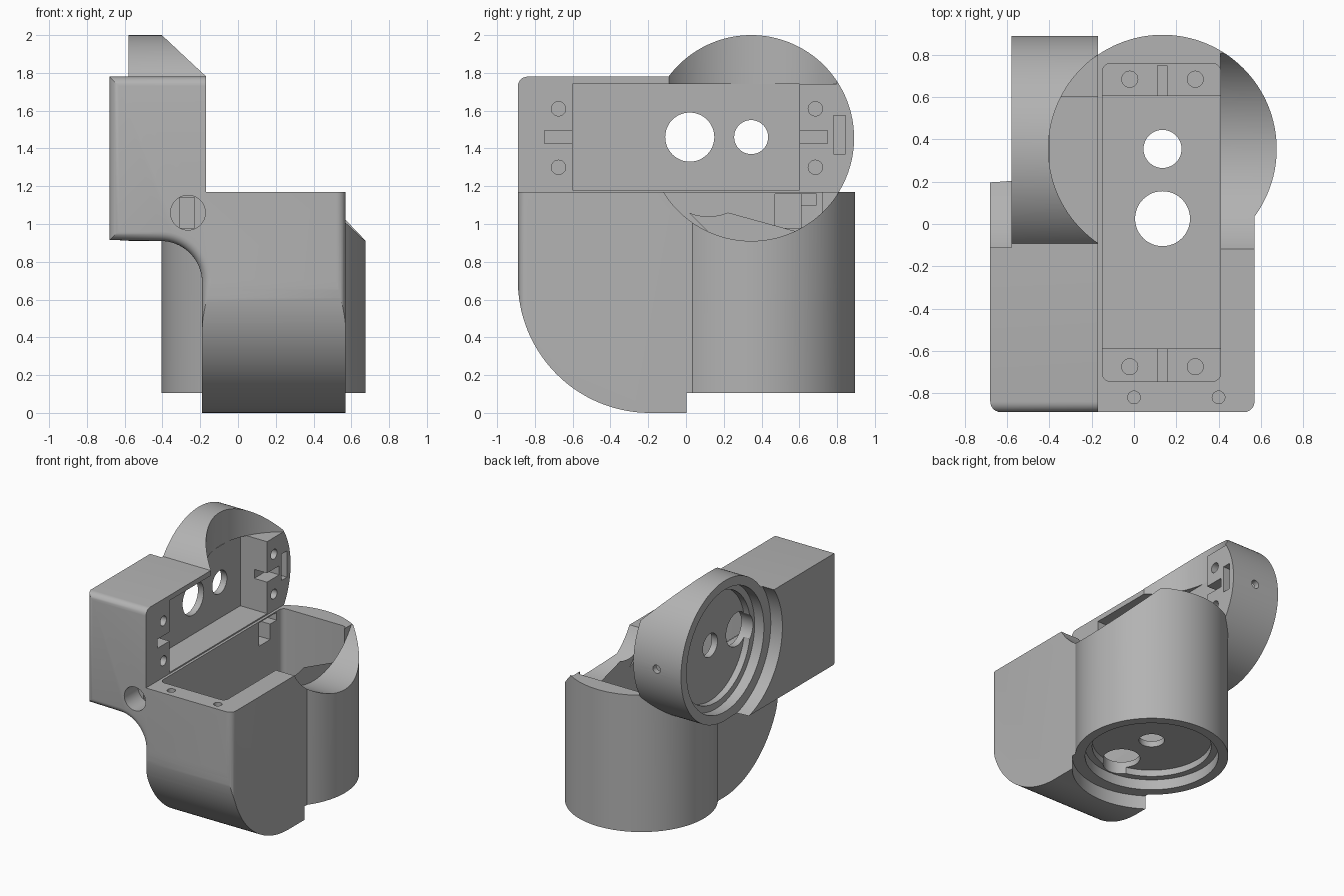
import bpy, bmesh, math
from mathutils import Matrix, Vector

if "Cube" in bpy.data.objects:
    bpy.data.objects.remove(bpy.data.objects["Cube"])

grey = bpy.data.materials.new("plain grey")
grey.diffuse_color = (0.45, 0.45, 0.45, 1)
grey.use_nodes = True
grey.node_tree.nodes["Principled BSDF"].inputs["Base Color"].default_value = grey.diffuse_color


def to_object(bm, name):
    bmesh.ops.recalc_face_normals(bm, faces=bm.faces)
    me = bpy.data.meshes.new(name)
    bm.to_mesh(me)
    bm.free()
    ob = bpy.data.objects.new(name, me)
    bpy.context.collection.objects.link(ob)
    return ob


def box(x0, x1, y0, y1, z0, z1, rounded=None, r=0.04):
    """Box; optionally round the edges running along one axis."""
    bm = bmesh.new()
    bmesh.ops.create_cube(bm, size=1)
    for v in bm.verts:
        v.co = Vector(((x0, x1)[v.co.x > 0], (y0, y1)[v.co.y > 0], (z0, z1)[v.co.z > 0]))
    if rounded is not None:
        es = [e for e in bm.edges if abs((e.verts[0].co - e.verts[1].co).normalized()[rounded]) > 0.9]
        bmesh.ops.bevel(bm, geom=es, offset=r, segments=6, profile=0.5, affect='EDGES')
    return to_object(bm, "cutter_box")


def cyl(axis, a, b, r, lo, hi, n=96):
    """Cylinder along an axis; a, b are the other two coordinates in xyz order."""
    bm = bmesh.new()
    bmesh.ops.create_cone(bm, cap_ends=True, segments=n, radius1=r, radius2=r, depth=hi - lo)
    mid = (lo + hi) / 2
    if axis == 'x':
        m = Matrix.Translation((mid, a, b)) @ Matrix.Rotation(math.pi / 2, 4, 'Y')
    elif axis == 'y':
        m = Matrix.Translation((a, mid, b)) @ Matrix.Rotation(math.pi / 2, 4, 'X')
    else:
        m = Matrix.Translation((a, b, mid))
    bm.transform(m)
    return to_object(bm, "cutter_cylinder")


def prism(pts, axis, lo, hi):
    """Extrude a profile along x (points y,z) or y (points x,z)."""
    bm = bmesh.new()
    put = (lambda p, t: (t, p[0], p[1])) if axis == 'x' else (lambda p, t: (p[0], t, p[1]))
    a = [bm.verts.new(put(p, lo)) for p in pts]
    b = [bm.verts.new(put(p, hi)) for p in pts]
    bm.faces.new(a)
    bm.faces.new(b[::-1])
    n = len(pts)
    for i in range(n):
        j = (i + 1) % n
        bm.faces.new((a[i], b[i], b[j], a[j]))
    bmesh.ops.recalc_face_normals(bm, faces=bm.faces)
    return bm


def arc(cx, cz, r, a0, a1, n):
    return [(cx + r * math.cos(math.radians(a0 + (a1 - a0) * i / n)),
             cz + r * math.sin(math.radians(a0 + (a1 - a0) * i / n))) for i in range(n + 1)]


def combine(ob, others, op):
    for o in others:
        m = ob.modifiers.new("b", 'BOOLEAN')
        m.operation, m.solver, m.object = op, 'EXACT', o
        dg = bpy.context.evaluated_depsgraph_get()
        me = bpy.data.meshes.new_from_object(ob.evaluated_get(dg))
        ob.modifiers.clear()
        ob.data = me
        bpy.data.objects.remove(o)


# main block: stepped front outline with a concave fillet, front edges rounded
outline = [(-0.68, 1.78), (-0.17, 1.78), (-0.17, 1.17), (0.57, 1.17), (0.57, 0), (-0.19, 0)]
outline += arc(-0.41, 0.69, 0.22, 0, 90, 16) + [(-0.68, 0.915)]
bm = prism(outline, 'y', -0.89, 0.35)


def rounded_edge(e):
    p, q = e.verts[0].co, e.verts[1].co
    if max(p.y, q.y) > -0.8:
        return False
    inner = p.x > -0.18 and q.x > -0.18 and abs(p.x - q.x) < 0.01 and p.x < 0
    top = p.z == q.z and abs(p.z - 1.17) < 0.01
    base = max(p.z, q.z) < 0.01
    return not (inner or top or base)


bmesh.ops.bevel(bm, geom=[e for e in bm.edges if rounded_edge(e)], offset=0.05,
                segments=6, profile=0.5, affect='EDGES')
body = to_object(bm, "bracket_body")

# side outline: large curve under the front, small round at the top
side = [(0.6, -0.01), (0.6, 1.9), (-0.84, 1.9), (-0.95, 1.8), (-0.95, 0.7)]
side = [(0.6, 0), (0.6, 1.9), (-0.95, 1.9), (-0.95, 0.7), (-0.89, 0.7)] + arc(-0.19, 0.7, 0.7, 180, 270, 48)[1:]
combine(body, [to_object(prism(side, 'x', -1, 1), "cutter_side")], 'INTERSECT')

# clearance steps around both round ends
CX, CY = 0.135, 0.355     # upright drum axis
DY, DZ = 0.345, 1.455     # sideways drum axis
combine(body, [cyl('z', CX, CY, 0.56, -0.2, 0.105), cyl('x', DY, DZ, 0.56, -0.9, -0.58)], 'DIFFERENCE')

# drums
combine(body, [cyl('z', CX, CY, 0.54, 0.105, 1.17, 128),
               cyl('x', DY, DZ, 0.545, -0.58, -0.17, 128)], 'UNION')

cuts = [
    # scoops that clear the neighbouring drum
    cyl('x', DY, DZ, 0.545, 0.41, 0.9, 128),
    cyl('z', CX, CY, 0.54, 1.74, 2.2, 128),
    # upright pocket with ledges
    box(-0.15, 0.41, -0.745, 0.76, 0.51, 1.4, 2),
    box(-0.148, 0.408, -0.59, 0.605, 0.28, 0.6),
    # sideways pocket
    box(-0.40, -0.1, -0.6, 0.6, 1.18, 1.74),
    # stepped recesses in the drum ends
    cyl('z', CX, CY, 0.47, 0, 0.185), cyl('z', CX, CY, 0.42, 0, 0.235),
    cyl('x', DY, DZ, 0.475, -0.7, -0.50), cyl('x', DY, DZ, 0.425, -0.7, -0.45),
    # shaft and gear holes
    cyl('z', CX, CY, 0.09, 0.0, 0.4, 48), cyl('z', CX, 0.025, 0.13, 0.15, 0.4, 48),
    cyl('x', DY, 1.46, 0.09, -0.7, -0.3, 48), cyl('x', 0.02, 1.46, 0.13, -0.54, -0.3, 48),
    # cable window, nut slot and rim screw
    box(-0.37, -0.1, 0.47, 0.61, 0.98, 1.16),
    box(-0.30, -0.1, 0.61, 0.69, 1.10, 1.16),
    box(-0.42, -0.1, 0.78, 0.845, 1.37, 1.575),
    cyl('y', -0.37, 1.46, 0.032, 0.7, 1.0, 24),
    # front cable hole with slot
    cyl('y', -0.265, 1.06, 0.092, -1, -0.72, 48),
    box(-0.31, -0.23, -0.8, -0.5, 0.98, 1.14),
]
# ledge screw holes and centre slots, lid screws
for y in (-0.675, 0.685):
    for d in (-0.155, 0.155):
        cuts.append(cyl('z', CX + d, y, 0.038, 0.36, 0.6, 24))
        cuts.append(cyl('x', y, DZ + d, 0.038, -0.34, -0.1, 24))
    s = -1 if y < 0 else 1
    y0, y1 = sorted((s * 0.58, s * 0.75))
    cuts.append(box(0.11, 0.155, max(y0, -0.744), y1, 0.42, 0.6))
    cuts.append(box(-0.28, -0.1, y0, y1, 1.425, 1.495))
for x in (0.0, 0.4):
    cuts.append(cyl('z', x, -0.82, 0.03, 1.0, 1.3, 24))
combine(body, cuts, 'DIFFERENCE')

body.data.materials.clear()
body.data.materials.append(grey)
for p in body.data.polygons:
    p.material_index = 0
bpy.context.view_layer.objects.active = body
body.select_set(True)
bpy.ops.object.shade_smooth_by_angle(angle=math.radians(30))
